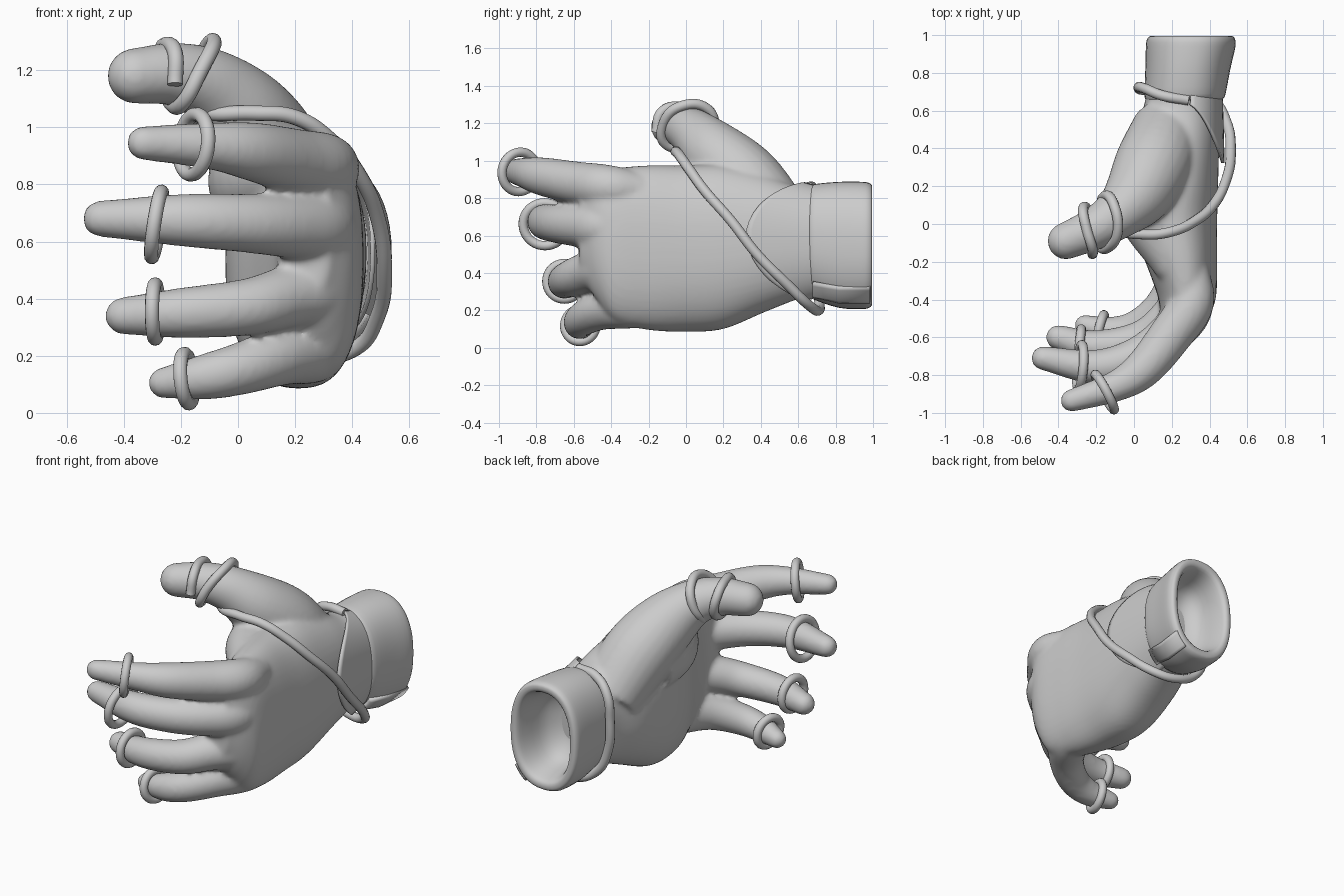
import bpy, bmesh, math
from mathutils import Vector

if "Cube" in bpy.data.objects:
    bpy.data.objects.remove(bpy.data.objects["Cube"])


def loft(bm, rings):
    """Skin closed rings of points and cap both ends."""
    vs = [[bm.verts.new(p) for p in r] for r in rings]
    n = len(vs[0])
    for a, b in zip(vs, vs[1:]):
        for i in range(n):
            j = (i + 1) % n
            bm.faces.new((a[i], a[j], b[j], b[i]))
    bm.faces.new(vs[0][::-1])
    bm.faces.new(vs[-1])


def sheet(bm, rows):
    """Open grid surface."""
    vs = [[bm.verts.new(p) for p in r] for r in rows]
    for a, b in zip(vs, vs[1:]):
        for i in range(len(a) - 1):
            bm.faces.new((a[i], a[i + 1], b[i + 1], b[i]))


def spline(keys, steps=6):
    """Catmull-Rom interpolation of tuples of any length."""
    k = [Vector(p) for p in keys]
    k = [2 * k[0] - k[1]] + k + [2 * k[-1] - k[-2]]
    out = []
    for i in range(1, len(k) - 2):
        a, b, c, d = k[i - 1:i + 3]
        for s in range(steps):
            t = s / steps
            out.append(0.5 * (2 * b + (c - a) * t + (2 * a - 5 * b + 4 * c - d) * t * t
                              + (3 * b - a - 3 * c + d) * t ** 3))
    return out + [k[-2]]


def finger(bm, keys, n=24):
    """Tube of varying radius (x, y, z, r) with a rounded tip."""
    pts = [(Vector(p[:3]), p[3]) for p in spline(keys)]
    d = (pts[-1][0] - pts[-2][0]).normalized()
    tip, r = pts[-1]
    for i in range(1, 7):
        a = math.radians(14 * i)
        pts.append((tip + d * r * math.sin(a), r * math.cos(a)))
    rings = []
    for i, (p, r) in enumerate(pts):
        t = (pts[min(i + 1, len(pts) - 1)][0] - pts[max(i - 1, 0)][0]).normalized()
        u = t.cross(Vector((0, 0, 1))).normalized()
        v = u.cross(t)
        rings.append([p + r * (u * math.cos(w) + v * math.sin(w))
                      for w in (2 * math.pi * j / n for j in range(n))])
    loft(bm, rings)


def oval_pt(y, cx, cz, hx, hz, a, e=2.3):
    c, s = math.cos(a), math.sin(a)
    return Vector((cx + hx * math.copysign(abs(c) ** (2 / e), c), y,
                   cz + hz * math.copysign(abs(s) ** (2 / e), s)))


def oval(sec, n=48):
    return [oval_pt(*sec, 2 * math.pi * i / n) for i in range(n)]


def finish(name, bm, angle=40):
    bmesh.ops.recalc_face_normals(bm, faces=bm.faces)
    me = bpy.data.meshes.new(name)
    bm.to_mesh(me)
    bm.free()
    ob = bpy.data.objects.new(name, me)
    bpy.context.collection.objects.link(ob)
    bpy.ops.object.select_all(action='DESELECT')
    ob.select_set(True)
    bpy.context.view_layer.objects.active = ob
    bpy.ops.object.shade_smooth_by_angle(angle=math.radians(angle))
    return ob


# Hand: palm, fingers and thumb fused into one smooth skin
bm = bmesh.new()
palm = [(0.73, .265, .57, .19, .28), (0.6, .245, .56, .20, .30), (0.42, .215, .56, .235, .37),
        (0.2, .20, .54, .245, .44), (0, .21, .53, .23, .445), (-0.2, .25, .535, .19, .44),
        (-0.38, .28, .55, .155, .41), (-0.48, .27, .60, .13, .34), (-0.57, .24, .65, .085, .25)]
loft(bm, [oval(s) for s in spline(palm)])
fingers = [
    # index, middle, ring, little
    [(.30, -.25, .84, .10), (.305, -.42, .86, .118), (.20, -.58, .88, .115), (.05, -.765, .915, .103),
     (-.1, -.86, .935, .082), (-.33, -.935, .945, .06)],
    [(.30, -.25, .65, .10), (.29, -.44, .65, .128), (.19, -.58, .655, .115), (.02, -.70, .665, .103),
     (-.2, -.757, .675, .092), (-.48, -.71, .68, .064)],
    [(.29, -.2, .43, .10), (.28, -.39, .43, .13), (.17, -.52, .405, .11), (.03, -.615, .37, .10),
     (-.2, -.65, .35, .088), (-.40, -.6, .34, .066)],
    [(.27, -.1, .25, .09), (.26, -.28, .23, .125), (.15, -.45, .2, .105), (.01, -.55, .155, .092),
     (-.12, -.57, .125, .08), (-.26, -.535, .105, .055)],
    # thumb with its fleshy base
    [(.18, .5, .66, .19), (.105, .32, .88, .205), (.02, .16, 1.03, .18),
     (-.09, .05, 1.14, .135), (-.22, -.03, 1.185, .112), (-.36, -.09, 1.18, .098)],
]
for f in fingers:
    finger(bm, f)
# web between thumb and index finger
finger(bm, [(.08, .27, .80, .18), (.075, .06, .82, .165), (.2, -.2, .84, .11)])
hand = finish("hand", bm)
rm = hand.modifiers.new("fuse", 'REMESH')
rm.mode = 'VOXEL'
rm.voxel_size = 0.014
rm.use_smooth_shade = True
sm = hand.modifiers.new("soften", 'SMOOTH')
sm.factor = 0.5
sm.iterations = 9

# Cuff: rolled rim and a hollow opening
bm = bmesh.new()
cuff = [(.66, .265, .57, .185, .27), (.66, .265, .57, .205, .29), (.69, .27, .565, .215, .31),
        (.82, .285, .55, .225, .337), (.94, .30, .547, .237, .34), (.98, .302, .547, .232, .333),
        (.995, .303, .548, .215, .315), (.985, .303, .548, .185, .28), (.92, .30, .55, .165, .255),
        (.80, .29, .555, .14, .22), (.735, .285, .56, .08, .14), (.72, .285, .56, .03, .05)]
loft(bm, [oval(s) for s in spline(cuff[1:], 3)])
finish("cuff", bm, 60)

# Cuff flap: raised strip on the lower outer side
bm = bmesh.new()
sheet(bm, [[oval_pt(y, cx, .55, hx, hz, math.radians(a)) for a in range(-62, -37, 4)]
           for y, hx, hz, cx in ((.68, .218, .305, .27), (.82, .228, .338, .285),
                                 (.985, .236, .338, .30))])
flap = finish("cuff_flap", bm)
# Tongue: thin pointed panel running from the cuff over the back of the hand
bm = bmesh.new()
rows = []
for i in range(13):
    t = i / 12
    row = []
    for a in range(-70, 81, 6):
        w = abs(math.sin(math.radians(a - 5)))
        y = .69 - t * (.37 - .33 * w ** 1.6)
        k = min(1, max(0, (.69 - y) / .36))
        row.append(oval_pt(y, .255 - .03 * k, .56, .207 + .04 * k, .305 + .105 * k,
                           math.radians(a)))
    rows.append(row)
sheet(bm, rows)
tongue = finish("back_panel", bm)
for ob, th in ((flap, .025), (tongue, .016)):
    so = ob.modifiers.new("thickness", 'SOLIDIFY')
    so.thickness = th
    so.offset = 0

# Finger rings: centre, axis, radius
rings = {"index": ((-.155, -.89, .94), (.88, .47, -.1), .106),
         "middle": ((-.285, -.755, .66), (1, -.08, -.15), .116),
         "ring": ((-.29, -.65, .355), (1, -.12, 0), .095),
         "little": ((-.18, -.565, .12), (1, -.25, .1), .087)}
for name, (c, axis, r) in rings.items():
    bpy.ops.mesh.primitive_torus_add(major_radius=r, minor_radius=.025, major_segments=40,
                                     minor_segments=12, location=c,
                                     rotation=Vector(axis).to_track_quat('Z', 'Y').to_euler())
    bpy.context.object.name = name + "_finger_loop"
    bpy.ops.object.shade_smooth()

# Cord: coils round the thumb, crosses the back of the hand, circles the wrist
path = [(-.22, -.16, 1.15), (-.22, -.13, 1.26), (-.25, -.03, 1.29), (-.27, .07, 1.25),
        (-.25, .08, 1.14), (-.23, 0, 1.08), (-.19, -.11, 1.09), (-.13, -.12, 1.2),
        (-.085, -.03, 1.29), (-.11, .11, 1.28), (-.15, .15, 1.18), (-.17, .09, 1.08),
        (-.1, -.02, 1.05), (.05, -.055, 1.05), (.2, -.04, 1.035), (.33, .02, .95),
        (.42, .1, .84), (.49, .24, .68), (.512, .38, .50), (.49, .54, .34),
        (.41, .66, .225), (.28, .71, .2), (.12, .71, .28), (.045, .71, .43),
        (.025, .72, .62), (.05, .72, .79), (.15, .68, .855), (.29, .655, .86)]
cu = bpy.data.curves.new("cord", 'CURVE')
cu.dimensions = '3D'
cu.bevel_depth = 0.027
cu.bevel_resolution = 4
cu.resolution_u = 8
cu.use_fill_caps = True
sp = cu.splines.new('BEZIER')
sp.bezier_points.add(len(path) - 1)
for bp, p in zip(sp.bezier_points, path):
    bp.co = p
    bp.handle_left_type = bp.handle_right_type = 'AUTO'
bpy.context.collection.objects.link(bpy.data.objects.new("cord", cu))
